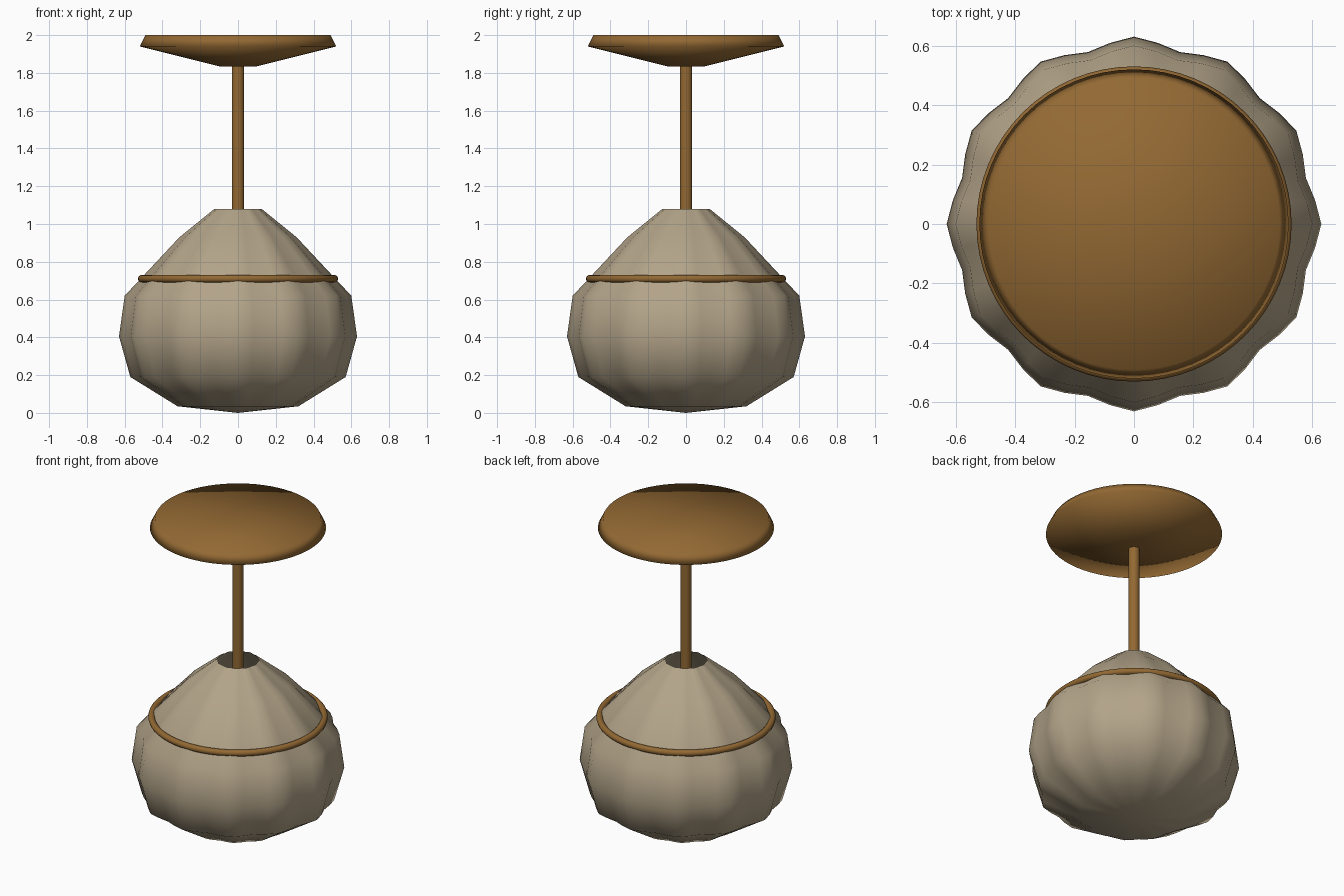
import bpy, bmesh, math

if "Cube" in bpy.data.objects:
    bpy.data.objects.remove(bpy.data.objects["Cube"])


def material(name, rgb):
    m = bpy.data.materials.new(name)
    m.diffuse_color = (*rgb, 1)
    m.use_nodes = True
    m.node_tree.nodes["Principled BSDF"].inputs["Base Color"].default_value = m.diffuse_color
    return m


fabric = material("warm_grey_beige", (0.45, 0.37, 0.25))
brass = material("dark_brass_brown", (0.29, 0.14, 0.033))


def lathe(name, profile, segs, mat, lobes=0, depth=0.0, closed=False):
    """Revolve (radius, z) points about z, listed bottom-outside-top."""
    bm = bmesh.new()
    rings = []
    for r, z in profile:
        if r == 0:
            rings.append([bm.verts.new((0, 0, z))] * segs)
            continue
        ring = []
        for i in range(segs):
            a = 2 * math.pi * i / segs
            k = r * (1 - depth * (1 - math.cos(lobes * a)) / 2)
            ring.append(bm.verts.new((k * math.cos(a), k * math.sin(a), z)))
        rings.append(ring)
    if closed:
        rings.append(rings[0])
    for lo, hi in zip(rings, rings[1:]):
        for i in range(segs):
            j = (i + 1) % segs
            quad = list(dict.fromkeys((lo[i], lo[j], hi[j], hi[i])))
            bm.faces.new(quad).smooth = True
    me = bpy.data.meshes.new(name)
    bm.to_mesh(me)
    bm.free()
    me.materials.append(mat)
    ob = bpy.data.objects.new(name, me)
    bpy.context.collection.objects.link(ob)
    return ob


# Fluted gourd-shaped body, open at the neck
lathe("fluted_shade",
      [(0, 0), (0.32, 0.035), (0.57, 0.19), (0.63, 0.405),
       (0.60, 0.62), (0.31, 0.93), (0.125, 1.08)],
      48, fabric, lobes=12, depth=0.05)

# Ring around the shoulder of the body
lathe("shoulder_ring",
      [(0.51 + 0.02 * math.cos(t * math.pi / 6), 0.71 + 0.02 * math.sin(t * math.pi / 6))
       for t in range(12)],
      64, brass, closed=True)

# Hanging rod, running down into the neck
lathe("rod", [(0.033, 0.85), (0.033, 1.86)], 24, brass)

# Ceiling plate with tapered underside and bevelled rim
lathe("ceiling_plate",
      [(0, 1.835), (0.10, 1.835), (0.52, 1.94), (0.49, 2.0), (0, 2.0)],
      64, brass)
